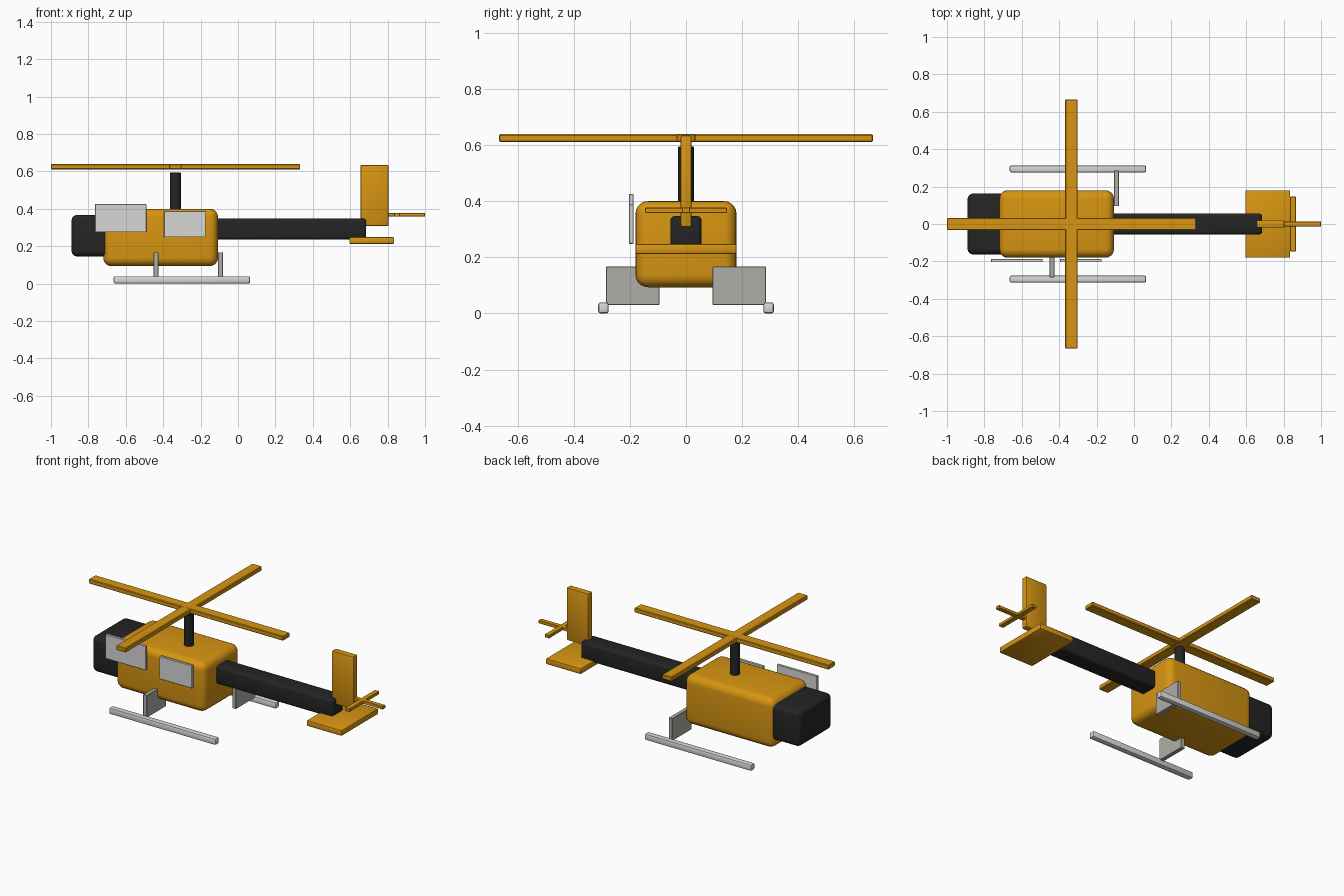
import bpy, bmesh, math

if "Cube" in bpy.data.objects:
    bpy.data.objects.remove(bpy.data.objects["Cube"])


def material(name, rgb):
    m = bpy.data.materials.new(name)
    m.diffuse_color = (*rgb, 1)
    m.use_nodes = True
    m.node_tree.nodes["Principled BSDF"].inputs["Base Color"].default_value = m.diffuse_color
    return m


ORANGE = material("orange", (0.68, 0.30, 0.006))
BLACK = material("black", (0.018, 0.018, 0.018))
LIGHT = material("light grey", (0.68, 0.68, 0.67))
GREY = material("warm grey", (0.43, 0.42, 0.39))


def finish(name, bm, mat, bevel, segments):
    mesh = bpy.data.meshes.new(name)
    bm.to_mesh(mesh)
    bm.free()
    mesh.materials.append(mat)
    obj = bpy.data.objects.new(name, mesh)
    bpy.context.collection.objects.link(obj)
    if bevel:
        mod = obj.modifiers.new("rounding", 'BEVEL')
        mod.width = bevel
        mod.segments = segments
        mod.limit_method = 'ANGLE'
    bpy.ops.object.select_all(action='DESELECT')
    obj.select_set(True)
    bpy.context.view_layer.objects.active = obj
    if bevel:
        bpy.ops.object.modifier_apply(modifier="rounding")
    bpy.ops.object.shade_smooth_by_angle(angle=math.radians(35))
    return obj


def box(name, xs, ys, zs, mat, bevel=0.0, segments=2):
    """Box between the given (low, high) limits on each axis."""
    bm = bmesh.new()
    bmesh.ops.create_cube(bm, size=1)
    for v in bm.verts:
        for i, (lo, hi) in enumerate((xs, ys, zs)):
            v.co[i] = lo if v.co[i] < 0 else hi
    return finish(name, bm, mat, bevel, segments)


# Fuselage
box("cabin", (-0.72, -0.107), (-0.18, 0.18), (0.093, 0.40), ORANGE, 0.045, 5)
box("nose", (-0.89, -0.60), (-0.163, 0.163), (0.145, 0.367), BLACK, 0.03, 4)
box("tail_boom", (-0.20, 0.685), (-0.056, 0.056), (0.235, 0.347), BLACK, 0.016, 3)

# Side window plates
box("front_window", (-0.765, -0.49), (-0.204, -0.187), (0.275, 0.425), LIGHT, 0.002, 1)
box("rear_window", (-0.395, -0.173), (-0.204, -0.187), (0.248, 0.388), LIGHT, 0.002, 1)

# Main rotor on its mast
bm = bmesh.new()
bmesh.ops.create_cone(bm, cap_ends=True, segments=24, radius1=0.029, radius2=0.029, depth=0.215)
bmesh.ops.translate(bm, verts=bm.verts, vec=(-0.335, 0, 0.4875))
finish("mast", bm, BLACK, 0.003, 1)
box("rotor_blade_long", (-1.0, 0.332), (-0.033, 0.033), (0.611, 0.639), ORANGE, 0.004, 1)
box("rotor_blade_cross", (-0.368, -0.302), (-0.666, 0.666), (0.6105, 0.6385), ORANGE, 0.004, 1)

# Tail fin, stabilizer and small rotor
box("tail_fin", (0.655, 0.805), (-0.02, 0.02), (0.308, 0.634), ORANGE, 0.007, 2)
box("stabilizer", (0.595, 0.835), (-0.18, 0.18), (0.212, 0.248), ORANGE, 0.007, 2)
box("tail_rotor_long", (0.705, 1.0), (-0.014, 0.014), (0.358, 0.377), ORANGE, 0.002, 1)
box("tail_rotor_cross", (0.835, 0.866), (-0.146, 0.146), (0.3575, 0.3765), ORANGE, 0.002, 1)

# Landing skids, each on one staggered strut
for side, word, x in ((-1, "right", -0.438), (1, "left", -0.094)):
    box(word + "_skid", (-0.665, 0.065), sorted((side * 0.276, side * 0.313)),
        (0.0, 0.039), LIGHT, 0.008, 2)
    box(word + "_strut", (x - 0.013, x + 0.013), sorted((side * 0.095, side * 0.285)),
        (0.03, 0.167), GREY, 0.002, 1)
